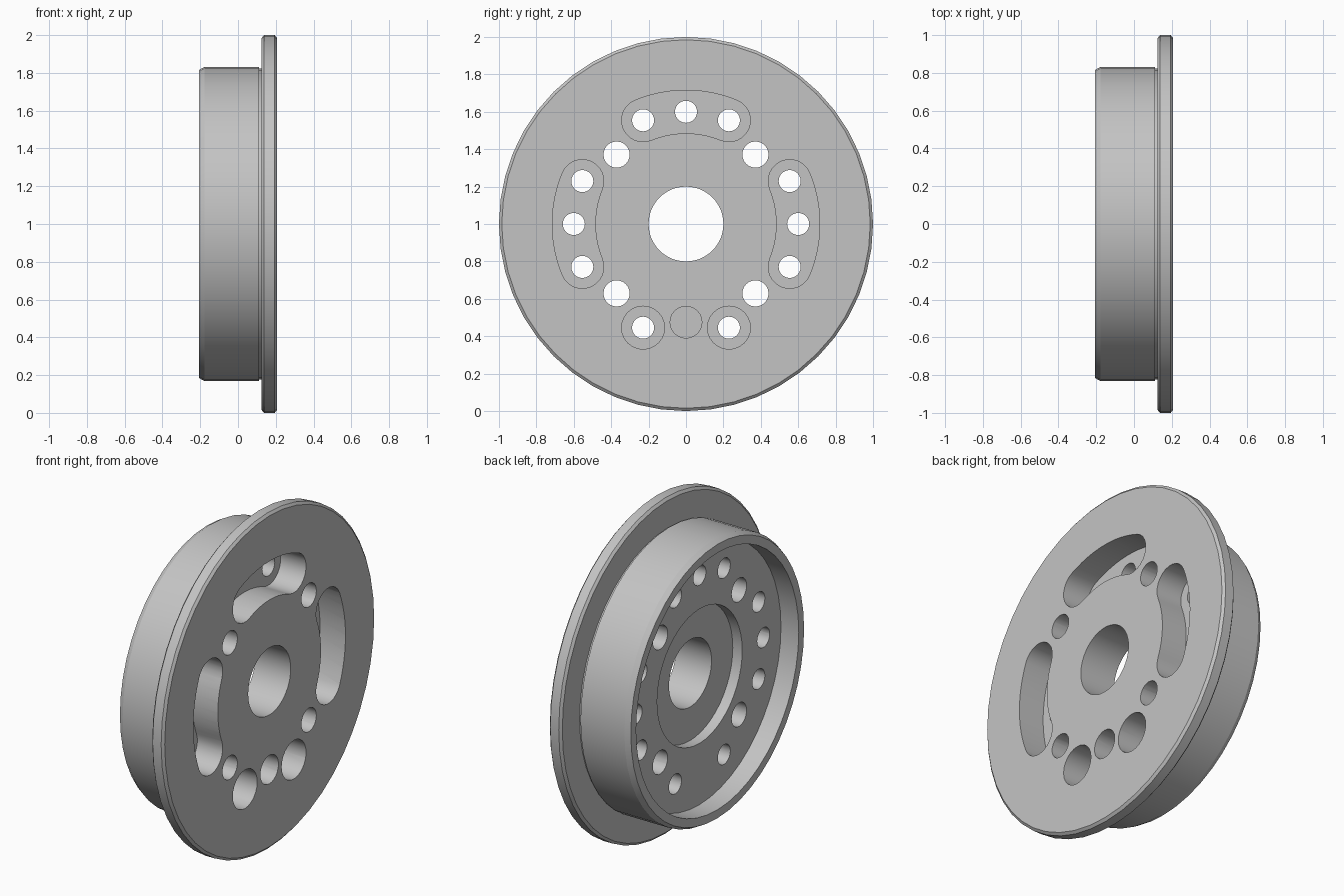
import bpy
import bmesh
from math import cos, sin, pi, radians
from mathutils import Matrix, Vector

if "Cube" in bpy.data.objects:
    bpy.data.objects.remove(bpy.data.objects["Cube"], do_unlink=True)

CENTRE_Z = 1.0
FRONT = 0.207      # flange face
POCKET = 0.04      # floor of the slots and blind holes
PITCH = 0.6        # bolt circle radius
SLOT_R = 0.115


def make_object(name, bm):
    bmesh.ops.recalc_face_normals(bm, faces=bm.faces)
    mesh = bpy.data.meshes.new(name)
    bm.to_mesh(mesh)
    bm.free()
    obj = bpy.data.objects.new(name, mesh)
    bpy.context.collection.objects.link(obj)
    return obj


def polar(radius, angle):
    """Point (y, z) on the wheel face; the angle starts at +y."""
    return Vector((radius * cos(angle), radius * sin(angle)))


def circle(centre, radius, count=24):
    return [centre + polar(radius, 2 * pi * i / count) for i in range(count)]


def curved_slot(middle, half, radius, steps=12):
    """Outline of a slot that follows the bolt circle, with round ends."""
    a, b = middle - half, middle + half
    pts = [polar(PITCH + radius, a + (b - a) * i / steps) for i in range(steps + 1)]
    pts += [polar(PITCH, b) + polar(radius, b + pi * i / steps) for i in range(1, steps)]
    pts += [polar(PITCH - radius, b + (a - b) * i / steps) for i in range(steps + 1)]
    pts += [polar(PITCH, a) + polar(radius, a + pi + pi * i / steps) for i in range(1, steps)]
    return pts


def prism(bm, outline, x0, x1):
    """Solid prism along x, added to bm."""
    verts = [bm.verts.new((x0, p.x, p.y + CENTRE_Z)) for p in outline]
    face = bm.faces.new(verts)
    top = bmesh.ops.extrude_face_region(bm, geom=[face])["geom"]
    moved = [g for g in top if isinstance(g, bmesh.types.BMVert)]
    bmesh.ops.translate(bm, verts=moved, vec=(x1 - x0, 0, 0))


def cut(target, name, outlines, x0, x1):
    """Subtract a set of prisms from the target and discard the cutter."""
    bm = bmesh.new()
    for outline in outlines:
        prism(bm, outline, x0, x1)
    cutter = make_object(name, bm)
    cutter.hide_render = True
    mod = target.modifiers.new(name, 'BOOLEAN')
    mod.operation = 'DIFFERENCE'
    mod.solver = 'EXACT'
    mod.object = cutter
    bpy.context.view_layer.update()
    evaluated = target.evaluated_get(bpy.context.evaluated_depsgraph_get())
    mesh = bpy.data.meshes.new_from_object(evaluated)
    target.modifiers.clear()
    target.data = mesh
    bpy.data.objects.remove(cutter, do_unlink=True)


# Turned body: flange, hub drum, rear recess, counterbore and shaft bore (x, radius)
profile = [
    (FRONT, 0.2), (FRONT, 0.985), (FRONT - 0.013, 1.0),
    (0.138, 1.0), (0.125, 0.985), (0.125, 0.822),
    (0.112, 0.822), (0.112, 0.832), (-0.177, 0.832), (-FRONT, 0.815),
    (-FRONT, 0.765), (-0.09, 0.765), (-0.09, 0.4), (-0.028, 0.4), (-0.028, 0.2),
]
bm = bmesh.new()
ring = [bm.verts.new((x, 0, CENTRE_Z + r)) for x, r in profile]
edges = [bm.edges.new((ring[i], ring[(i + 1) % len(ring)])) for i in range(len(ring))]
bmesh.ops.spin(bm, geom=ring + edges, cent=(0, 0, CENTRE_Z), axis=(1, 0, 0),
               angle=2 * pi, steps=48, use_merge=True)
bmesh.ops.remove_doubles(bm, verts=bm.verts, dist=0.0001)
wheel = make_object("flanged_wheel", bm)

# Pockets in the flange face: three curved slots and three round recesses
spread = radians(22.5)
pockets = [curved_slot(middle, spread, SLOT_R) for middle in (0, pi / 2, pi)]
pockets += [circle(polar(PITCH, -pi / 2 + s * spread), SLOT_R) for s in (-1, 1)]
pockets.append(circle(polar(0.525, -pi / 2), 0.085))
cut(wheel, "pocket_cutter", pockets, POCKET, 0.4)

# Through holes: bolt holes in the pockets and larger diagonal holes
holes = [circle(polar(PITCH, middle + s * spread), 0.059)
         for middle in (0, pi / 2, pi) for s in (-1, 0, 1)]
holes += [circle(polar(PITCH, -pi / 2 + s * spread), 0.059) for s in (-1, 1)]
holes += [circle(polar(0.525, pi / 4 + i * pi / 2), 0.07) for i in range(4)]
cut(wheel, "hole_cutter", holes, -0.4, 0.4)

# Single metal grey
grey = bpy.data.materials.new("metal_grey")
grey.use_nodes = True
colour = (0.55, 0.55, 0.55, 1.0)
grey.diffuse_color = colour
grey.node_tree.nodes["Principled BSDF"].inputs["Base Color"].default_value = colour
wheel.data.materials.clear()
wheel.data.materials.append(grey)

# Smooth walls with crisp machined edges
bpy.ops.object.select_all(action='DESELECT')
wheel.select_set(True)
bpy.context.view_layer.objects.active = wheel
bpy.ops.object.shade_smooth_by_angle(angle=radians(20))
